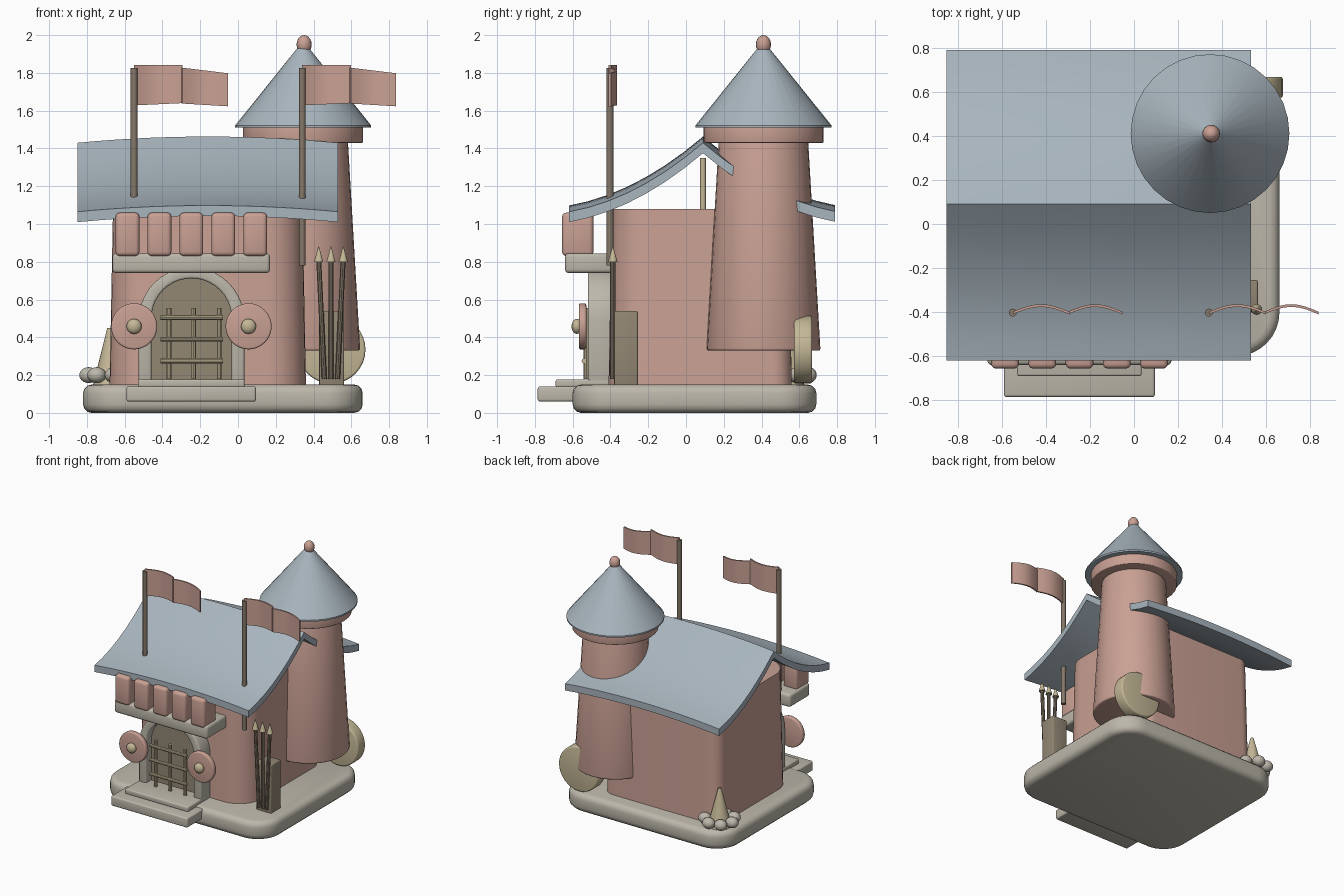
import bpy, bmesh, math
from mathutils import Matrix, Vector

cube = bpy.data.objects.get("Cube")
if cube:
    bpy.data.objects.remove(cube, do_unlink=True)


def material(name, srgb):
    lin = [((c + 0.055) / 1.055) ** 2.4 for c in srgb] + [1.0]
    m = bpy.data.materials.new(name)
    m.use_nodes = True
    m.diffuse_color = lin
    bsdf = next(n for n in m.node_tree.nodes if n.type == 'BSDF_PRINCIPLED')
    bsdf.inputs["Base Color"].default_value = lin
    return m


PINK = material("dusty_pink", (0.79, 0.63, 0.58))
SLATE = material("slate_blue", (0.66, 0.71, 0.745))
STONE = material("pale_stone", (0.74, 0.72, 0.67))
SAND = material("sand", (0.77, 0.72, 0.59))
WOOD = material("brown_wood", (0.575, 0.53, 0.455))
POLE = material("dark_wood", (0.52, 0.47, 0.41))


def finish(name, bm, mat, bevel=0.0, angle=35):
    bmesh.ops.recalc_face_normals(bm, faces=bm.faces)
    if bevel:
        edges = [e for e in bm.edges if e.calc_face_angle(0) > math.radians(40)]
        bmesh.ops.bevel(bm, geom=edges, offset=bevel, segments=3, profile=0.5,
                        affect='EDGES', clamp_overlap=True)
    me = bpy.data.meshes.new(name)
    bm.to_mesh(me)
    bm.free()
    me.materials.append(mat)
    ob = bpy.data.objects.new(name, me)
    bpy.context.collection.objects.link(ob)
    bpy.ops.object.select_all(action='DESELECT')
    ob.select_set(True)
    bpy.context.view_layer.objects.active = ob
    bpy.ops.object.shade_smooth_by_angle(angle=math.radians(angle))
    return ob


def prism_mesh(outline, lo, hi, axis='z', top=1.0):
    """Extrude a 2D outline along z or y; top scales the far end about its middle."""
    bm = bmesh.new()
    cu = (min(p[0] for p in outline) + max(p[0] for p in outline)) / 2
    cv = (min(p[1] for p in outline) + max(p[1] for p in outline)) / 2
    at = (lambda u, v, w: (u, v, w)) if axis == 'z' else (lambda u, v, w: (u, w, v))
    a = [bm.verts.new(at(u, v, lo)) for u, v in outline]
    b = [bm.verts.new(at(cu + (u - cu) * top, cv + (v - cv) * top, hi)) for u, v in outline]
    bm.faces.new(a)
    bm.faces.new(b)
    for i in range(len(a)):
        j = (i + 1) % len(a)
        bm.faces.new((a[i], a[j], b[j], b[i]))
    return bm


def rounded_rect(x0, x1, y0, y1, r_front, r_back, n=8):
    pts = []
    for cx, cy, r, start in ((x1 - r_back, y1 - r_back, r_back, 0),
                             (x0 + r_back, y1 - r_back, r_back, 90),
                             (x0 + r_front, y0 + r_front, r_front, 180),
                             (x1 - r_front, y0 + r_front, r_front, 270)):
        for i in range(n + 1):
            t = math.radians(start + 90 * i / n)
            pts.append((cx + r * math.cos(t), cy + r * math.sin(t)))
    return pts


def box(name, x0, x1, y0, y1, z0, z1, mat, bevel=0.015):
    bm = prism_mesh([(x0, y0), (x1, y0), (x1, y1), (x0, y1)], z0, z1)
    return finish(name, bm, mat, bevel)


def rod(name, p, q, r0, r1, mat, seg=12, bevel=0.0):
    """Round bar or cone between two points."""
    p, q = Vector(p), Vector(q)
    bm = bmesh.new()
    turn = Vector((0, 0, 1)).rotation_difference(q - p).to_matrix().to_4x4()
    bmesh.ops.create_cone(bm, cap_ends=True, segments=seg, radius1=r0, radius2=r1,
                          depth=(q - p).length,
                          matrix=Matrix.Translation((p + q) / 2) @ turn)
    return finish(name, bm, mat, bevel)


def ball(name, c, r, mat):
    bm = bmesh.new()
    bmesh.ops.create_uvsphere(bm, u_segments=16, v_segments=10, radius=1,
                              matrix=Matrix.Translation(c) @ Matrix.Diagonal((*r, 1)))
    return finish(name, bm, mat, angle=60)


# Plinth, steps and main body
finish("plinth", prism_mesh(rounded_rect(-0.82, 0.66, -0.6, 0.69, 0.2, 0.2), 0, 0.15), STONE, 0.045)
box("lower_step", -0.59, 0.095, -0.785, -0.5, 0.06, 0.14, STONE, 0.012)
box("upper_step", -0.53, 0.035, -0.69, -0.4, 0.135, 0.178, STONE, 0.01)
finish("main_body", prism_mesh(rounded_rect(-0.68, 0.36, -0.41, 0.56, 0.2, 0.1), 0.14, 1.08, top=0.965), PINK)

# Tower with collar, conical roof and finial
TX, TY = 0.345, 0.41
rod("tower", (TX, TY, 0.33), (TX, TY, 1.47), 0.302, 0.235, PINK, 32, 0.012)
rod("tower_collar", (TX, TY, 1.43), (TX, TY, 1.525), 0.318, 0.318, PINK, 32, 0.006)
rod("tower_roof_rim", (TX, TY, 1.51), (TX, TY, 1.522), 0.36, 0.36, SLATE, 32)
rod("tower_roof", (TX, TY, 1.522), (TX, TY, 1.93), 0.36, 0.032, SLATE, 32)
ball("tower_finial", (TX + 0.005, TY, 1.95), (0.04, 0.04, 0.05), PINK)

# Sagging saddle roof, arched a little along the ridge
RIDGE_Y, NX, NY = 0.09, 14, 7
ys = [-0.62 + 0.71 * i / NY for i in range(NY + 1)] + [RIDGE_Y + 0.70 * i / NY for i in range(1, NY + 1)]
bm = bmesh.new()
layers = []
for drop in (0.0, 0.055):
    rows = []
    for i in range(NX + 1):
        x = -0.85 + 1.38 * i / NX
        lift = 0.033 * (1 - ((x + 0.16) / 0.69) ** 2)
        rows.append([bm.verts.new((x, y, 1.43 + lift - drop - 0.855 * abs(y - RIDGE_Y)
                                   + 0.48 * (y - RIDGE_Y) ** 2)) for y in ys])
    layers.append(rows)
    for i in range(NX):
        for j in range(2 * NY):
            bm.faces.new((rows[i][j], rows[i + 1][j], rows[i + 1][j + 1], rows[i][j + 1]))
t, b = layers
for i in range(NX):
    for j in (0, 2 * NY):
        bm.faces.new((t[i][j], t[i + 1][j], b[i + 1][j], b[i][j]))
for j in range(2 * NY):
    for i in (0, NX):
        bm.faces.new((t[i][j], t[i][j + 1], b[i][j + 1], b[i][j]))
finish("main_roof", bm, SLATE)
rod("ridge_post", (-0.16, 0.09, 1.07), (-0.16, 0.09, 1.35), 0.016, 0.016, SAND)

# Balcony with battlements
box("balcony_slab", -0.665, 0.17, -0.64, -0.38, 0.74, 0.845, STONE, 0.02)
for i in range(5):
    x = -0.585 + 0.169 * i
    box(f"battlement_{i + 1}", x - 0.063, x + 0.063, -0.656, -0.49, 0.83, 1.06, PINK, 0.022)


# Arched doorway
def arch(half, spring, base):
    c = -0.246
    arc = [(c + half * math.cos(math.pi * i / 20), spring + half * math.sin(math.pi * i / 20))
           for i in range(21)]
    return [(c + half, base)] + arc + [(c - half, base)]


frame = arch(0.28, 0.49, 0.15) + arch(0.212, 0.5, 0.15)[::-1]
finish("door_frame", prism_mesh(frame, -0.52, -0.38, 'y'), STONE, 0.012)
finish("door", prism_mesh(arch(0.215, 0.5, 0.15), -0.455, -0.39, 'y'), WOOD)

# Door grille
for i, x in enumerate((-0.365, -0.235, -0.1)):
    rod(f"grille_upright_{i + 1}", (x, -0.53, 0.18), (x, -0.53, 0.555), 0.013, 0.013, SAND, 10)
for i, z in enumerate((0.275, 0.39, 0.505)):
    rod(f"grille_crossbar_{i + 1}", (-0.41, -0.54, z), (-0.08, -0.54, z), 0.013, 0.013, SAND, 10)

# Shields beside the door
for side, x in (("right", -0.55), ("left", 0.056)):
    rod(f"{side}_shield", (x, -0.528, 0.458), (x, -0.567, 0.458), 0.122, 0.122, PINK, 32, 0.01)
    ball(f"{side}_shield_boss", (x, -0.578, 0.458), (0.04, 0.028, 0.04), SAND)

# Flags on poles, each made of two billowing panels
for side, px in (("right", -0.55), ("left", 0.34)):
    rod(f"{side}_flag_pole", (px, -0.402, 0.78), (px, -0.402, 1.825), 0.018, 0.018, POLE)
    for k, (x0, x1, z0, z1, fall) in enumerate(((0, 0.257, 1.64, 1.842, 0.0),
                                                (0.25, 0.497, 1.638, 1.828, 0.03))):
        n = 8
        line = [(px + x0 + (x1 - x0) * i / n, -0.41 + 0.034 * math.sin(math.pi * i / n))
                for i in range(n + 1)]
        bm = prism_mesh(line + [(x, y + 0.012) for x, y in reversed(line)], z0, z1)
        for v in bm.verts:
            u = (v.co.x - px - x0) / (x1 - x0)
            v.co.z -= fall * u if v.co.z > 1.74 else (0.012 * (1 - u) if k == 0 else fall * 0.5 * u)
        finish(f"{side}_flag_panel_{k + 1}", bm, PINK)

# Spear rack at the front left corner
box("spear_rack", 0.43, 0.562, -0.38, -0.255, 0.14, 0.54, WOOD, 0.008)
for i, (xb, xt) in enumerate(((0.457, 0.427), (0.493, 0.492), (0.527, 0.557))):
    rod(f"spear_shaft_{i + 1}", (xb, -0.388, 0.18), (xt, -0.388, 0.82), 0.014, 0.014, POLE, 10)
    rod(f"spear_tip_{i + 1}", (xt, -0.388, 0.80), (xt, -0.388, 0.88), 0.025, 0.002, SAND, 10)

# Round target leaning at the tower foot
rod("round_target", (0.495, 0.572, 0.335), (0.495, 0.668, 0.335), 0.18, 0.18, SAND, 32, 0.012)

# Campfire cone in a ring of stones
CX, CY = -0.68, 0.54
rod("fire_cone", (CX, CY, 0.145), (CX, CY, 0.45), 0.088, 0.012, SAND, 20)
for i in range(7):
    a = 2 * math.pi * i / 7 + math.pi
    ball(f"fire_stone_{i + 1}", (CX + 0.11 * math.cos(a), CY + 0.11 * math.sin(a), 0.2),
         (0.05, 0.045, 0.042), STONE)
